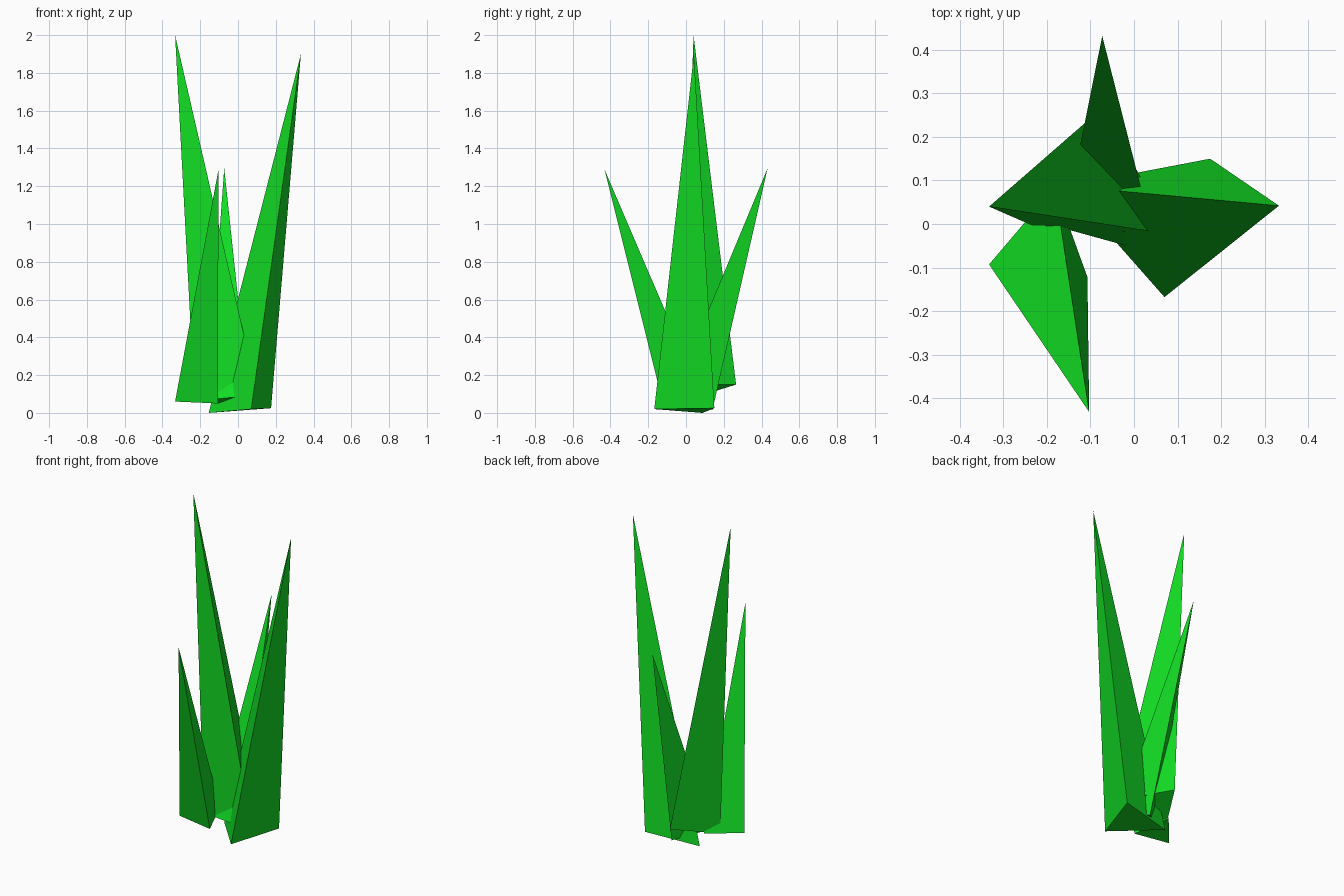
import bpy, bmesh

if "Cube" in bpy.data.objects:
    bpy.data.objects.remove(bpy.data.objects["Cube"])

# Shared grass colour
green = bpy.data.materials.new("grass_green")
green.diffuse_color = (0.006, 0.72, 0.018, 1)
green.use_nodes = True
green.node_tree.nodes["Principled BSDF"].inputs["Base Color"].default_value = green.diffuse_color


def blade(name, tip, corners):
    """Closed three-sided spike from a tilted triangular base to a sharp tip."""
    bm = bmesh.new()
    base = [bm.verts.new(c) for c in corners]
    top = bm.verts.new(tip)
    bm.faces.new(base)
    for i in range(3):
        bm.faces.new((base[i], base[(i + 1) % 3], top))
    bmesh.ops.recalc_face_normals(bm, faces=bm.faces)
    mesh = bpy.data.meshes.new(name)
    bm.to_mesh(mesh)
    bm.free()
    mesh.materials.append(green)
    bpy.context.collection.objects.link(bpy.data.objects.new(name, mesh))


# Two tall blades leaning left and right
blade("tall_blade_left", (-0.333, 0.04, 2.0),
      [(-0.23, -0.005, 0.065), (0.092, -0.025, 0.15), (-0.075, 0.265, 0.15)])
blade("tall_blade_right", (0.333, 0.042, 1.9),
      [(0.175, 0.15, 0.025), (-0.155, 0.087, 0.0), (0.07, -0.168, 0.02)])

# Two short blades leaning to the front and back
blade("short_blade_front", (-0.103, -0.432, 1.29),
      [(-0.333, -0.093, 0.06), (-0.107, -0.122, 0.05), (-0.182, 0.085, 0.085)])
blade("short_blade_back", (-0.073, 0.432, 1.295),
      [(-0.162, -0.01, 0.07), (0.055, -0.07, 0.09), (0.0, 0.14, 0.015)])
